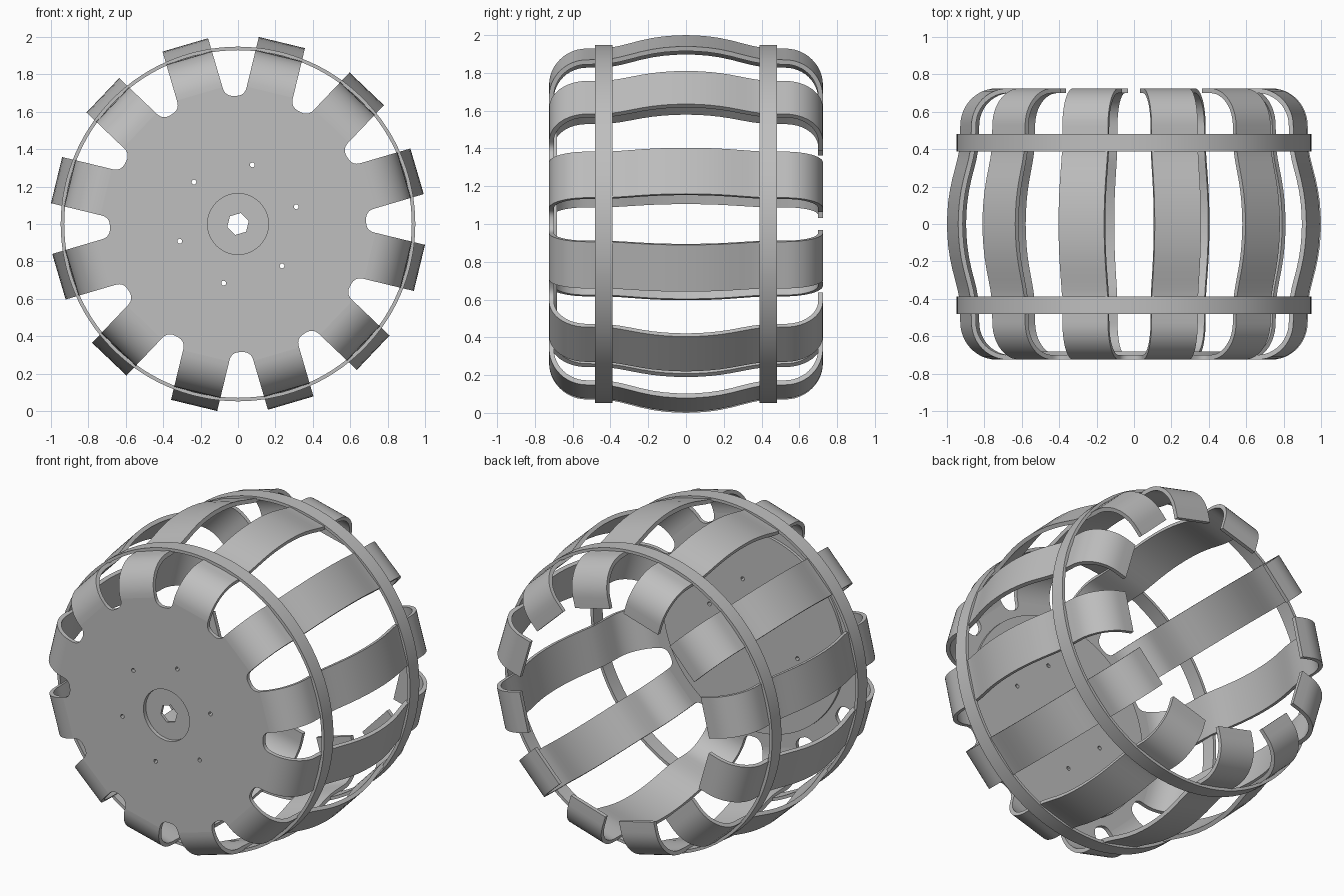
import bpy, bmesh, math
from mathutils import Vector, Matrix

cube = bpy.data.objects.get("Cube")
if cube:
    bpy.data.objects.remove(cube, do_unlink=True)

COUNT = 12                     # ribs around the drum
STEP = math.tau / COUNT
START = math.radians(16.4)     # direction of the first rib
HALF_W = 0.127                 # half width of a rib
THICK = 0.025
FACE_Y = 0.725                 # front and back limits
SHOULDER = 0.2                 # bend radius at the rib ends
CENTRE = Vector((0, 0, 1))

steel = bpy.data.materials.new("grey steel")
steel.use_nodes = True
steel.diffuse_color = (0.52, 0.52, 0.52, 1)
steel.node_tree.nodes["Principled BSDF"].inputs["Base Color"].default_value = (0.52, 0.52, 0.52, 1)


def smooth(obj):
    bpy.ops.object.select_all(action='DESELECT')
    obj.select_set(True)
    bpy.context.view_layer.objects.active = obj
    bpy.ops.object.shade_smooth_by_angle(angle=math.radians(30))


def add_object(name, data, location=CENTRE):
    obj = bpy.data.objects.new(name, data)
    obj.location = location
    bpy.context.collection.objects.link(obj)
    return obj


def loft(name, sections, closed):
    """Mesh joining equal cross-sections; open ends are capped."""
    bm = bmesh.new()
    rows = [[bm.verts.new(p) for p in s] for s in sections]
    pairs = list(zip(rows, rows[1:]))
    if closed:
        pairs.append((rows[-1], rows[0]))
    else:
        bm.faces.new(rows[0])
        bm.faces.new(rows[-1])
    n = len(rows[0])
    for a, b in pairs:
        for i in range(n):
            bm.faces.new((a[i], a[(i + 1) % n], b[(i + 1) % n], b[i]))
    bmesh.ops.recalc_face_normals(bm, faces=bm.faces)
    mesh = bpy.data.meshes.new(name)
    bm.to_mesh(mesh)
    bm.free()
    mesh.materials.append(steel)
    return mesh


def polar(r, a):
    return Vector((r * math.cos(a), r * math.sin(a)))


def ring_points(r, n, cx=0, cy=0, turn=0):
    return [Vector((cx, cy)) + polar(r, turn + math.tau * i / n) for i in range(n)]


def plate(name, outlines, y_front, thickness):
    """Flat upright plate; inner outlines become holes."""
    curve = bpy.data.curves.new(name, 'CURVE')
    curve.dimensions = '2D'
    curve.fill_mode = 'BOTH'
    curve.extrude = thickness / 2
    for pts in outlines:
        spline = curve.splines.new('POLY')
        spline.points.add(len(pts) - 1)
        for sp, p in zip(spline.points, pts):
            sp.co = (p.x, p.y, 0, 1)
        spline.use_cyclic_u = True
    curve.materials.append(steel)
    obj = add_object(name, curve, CENTRE + Vector((0, y_front + thickness / 2, 0)))
    obj.rotation_euler.x = math.pi / 2
    bpy.ops.object.select_all(action='DESELECT')
    obj.select_set(True)
    bpy.context.view_layer.objects.active = obj
    bpy.ops.object.convert(target='MESH')
    smooth(bpy.context.view_layer.objects.active)


# Rib profile as (depth, radius): bulged middle, hoop seats, rounded shoulders
half = [(0, 0.998), (0.06, 0.996), (0.12, 0.991), (0.18, 0.982), (0.24, 0.969),
        (0.3, 0.953), (0.35, 0.94), (0.39, 0.932), (0.44, 0.928), (0.49, 0.926)]
for i in range(13):
    a = math.pi / 2 * (1 - i / 12)
    half.append((FACE_Y - SHOULDER + SHOULDER * math.cos(a), FACE_Y + SHOULDER * math.sin(a)))
path = [Vector((-y, r)) for y, r in reversed(half[1:])] + [Vector(p) for p in half]
path.append(Vector((FACE_Y, 0.66)))    # turned-in lip at the open back

sections = []
for i, p in enumerate(path):
    d = path[min(i + 1, len(path) - 1)] - path[max(i - 1, 0)]
    if i == 0:
        d = Vector((0, 1))
    q = p + Vector((d.y, -d.x)).normalized() * THICK
    sections.append([(-HALF_W, p.x, p.y), (HALF_W, p.x, p.y),
                     (HALF_W, q.x, q.y), (-HALF_W, q.x, q.y)])
rib_mesh = loft("rib", sections, False)
for k in range(COUNT):
    rib = add_object(f"rib_{k + 1}", rib_mesh)
    rib.rotation_euler.y = math.pi / 2 - (START + k * STEP)
    if k == 0:
        smooth(rib)

# Hoops around the ribs
for name, y in (("front_hoop", -0.435), ("back_hoop", 0.435)):
    rings = []
    for i in range(120):
        c = polar(1, math.tau * i / 120)
        rings.append([(c.x * r, y + s, c.y * r)
                      for r, s in ((0.948, -0.047), (0.948, 0.047), (0.929, 0.047), (0.929, -0.047))])
    smooth(add_object(name, loft(name, rings, True)))

# Front plate outline: rib roots with rounded slots between them
SLOT_R = 0.685
FILLET = 0.045
h = STEP / 2
along = Vector((math.cos(h), -math.sin(h)))
side = Vector((math.sin(h), math.cos(h))) * HALF_W
corner = along * ((SLOT_R - side.x) / along.x) + side
p0, p2 = corner + along * FILLET, corner + Vector((0, FILLET))
fillet = []
for i in range(9):
    t = i / 8
    fillet.append(p0 * (1 - t) ** 2 + corner * 2 * t * (1 - t) + p2 * t * t)
slot = [along * FACE_Y + side] + fillet
slot += [Vector((p.x, -p.y)) for p in reversed(slot)]
outline = []
for k in range(COUNT):
    turn = Matrix.Rotation(START + (k + 0.5) * STEP, 2)
    outline += [turn @ p for p in slot]

bolts = [ring_points(0.013, 12, *polar(0.325, START + i * math.tau / 6)) for i in range(6)]
plate("front_plate", [outline, ring_points(0.163, 48)] + bolts, -FACE_Y, THICK)

# Backing disc with the hexagonal shaft hole
plate("backing_disc", [ring_points(0.64, 96), ring_points(0.06, 6, turn=START)] + bolts,
      THICK - FACE_Y, 0.018)
